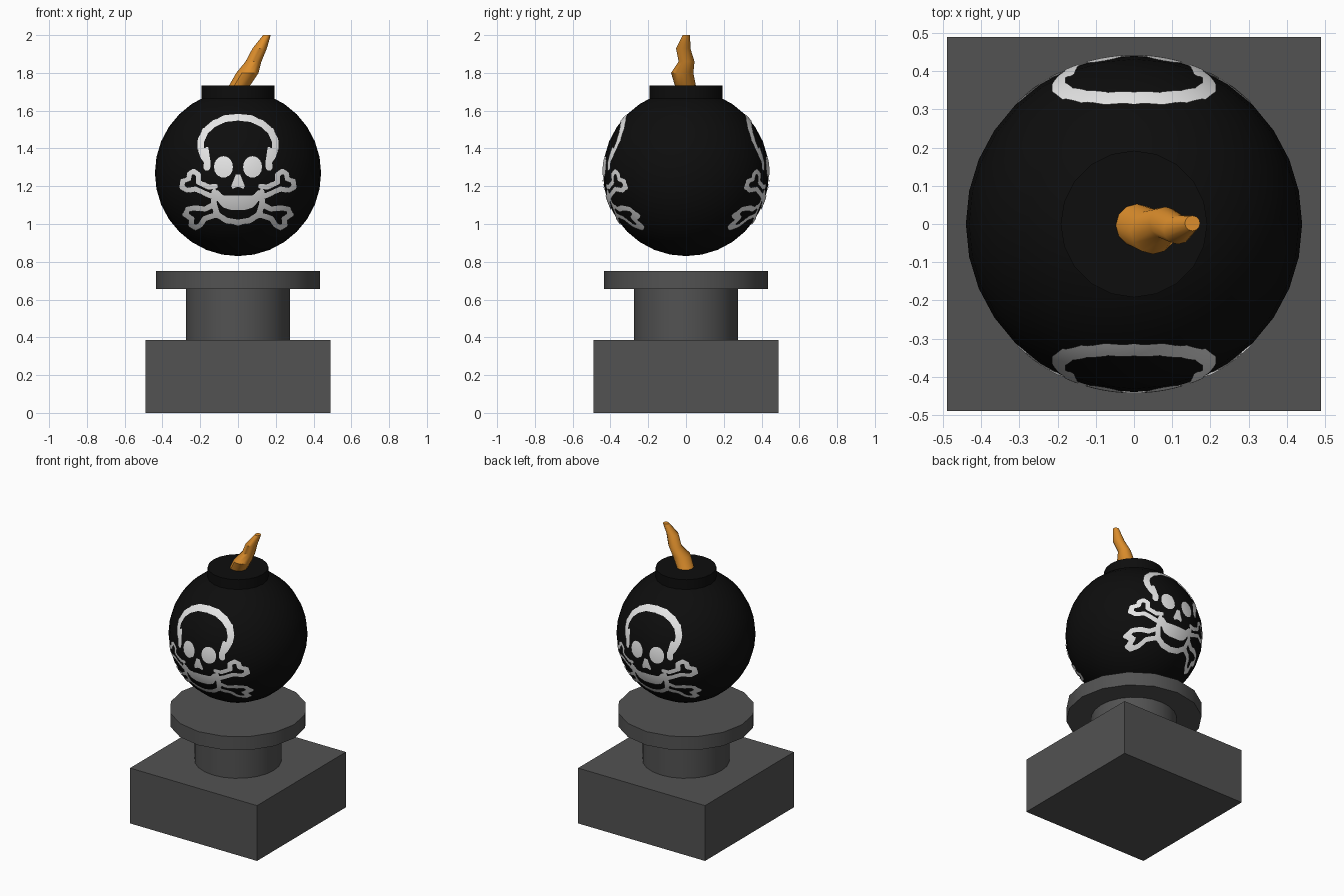
import bpy, bmesh, math
from mathutils import Vector

if "Cube" in bpy.data.objects:
    bpy.data.objects.remove(bpy.data.objects["Cube"])

R, CZ = 0.44, 1.27          # bomb radius and centre height


def material(name, rgb):
    m = bpy.data.materials.new(name)
    m.diffuse_color = (*rgb, 1)
    m.use_nodes = True
    m.node_tree.nodes["Principled BSDF"].inputs["Base Color"].default_value = m.diffuse_color
    return m


STONE = material("dark grey stone", (0.085, 0.085, 0.085))
BLACK = material("black iron", (0.004, 0.004, 0.004))
WHITE = material("white paint", (0.8, 0.8, 0.8))
ORANGE = material("orange rope", (0.72, 0.27, 0.025))


def finish(ob, name, mat, smooth=True):
    ob.name = name
    ob.data.materials.append(mat)
    if smooth:
        bpy.ops.object.select_all(action='DESELECT')
        ob.select_set(True)
        bpy.context.view_layer.objects.active = ob
        bpy.ops.object.shade_smooth_by_angle(angle=math.radians(35))
    return ob


def from_bmesh(bm, name, mat):
    me = bpy.data.meshes.new(name)
    bm.to_mesh(me)
    bm.free()
    ob = bpy.data.objects.new(name, me)
    bpy.context.collection.objects.link(ob)
    return finish(ob, name, mat)


def cylinder(name, r, z0, z1, mat, sides):
    bpy.ops.mesh.primitive_cylinder_add(vertices=sides, radius=r, depth=z1 - z0,
                                        location=(0, 0, (z0 + z1) / 2))
    return finish(bpy.context.object, name, mat)


# pedestal
bpy.ops.mesh.primitive_cube_add(size=1, location=(0, 0, 0.193))
bpy.context.object.scale = (0.98, 0.98, 0.386)
finish(bpy.context.object, "pedestal_base", STONE, False)
cylinder("pedestal_neck", 0.275, 0.386, 0.655, STONE, 24)
cylinder("pedestal_plate", 0.435, 0.655, 0.75, STONE, 16)

# bomb body and cap
bpy.ops.mesh.primitive_uv_sphere_add(segments=32, ring_count=16, radius=R, location=(0, 0, CZ))
finish(bpy.context.object, "bomb_body", BLACK)
cylinder("bomb_cap", 0.192, 1.62, 1.733, BLACK, 20)

# fuse: stacked level rings (x, y, z, radius)
bm = bmesh.new()
N, rings = 12, []
for x, y, z, r in [(0, 0, 1.72, .055), (.05, -.02, 1.80, .059), (.082, .003, 1.86, .042),
                   (.115, -.015, 1.93, .038), (.153, .002, 2.0, .02)]:
    rings.append([bm.verts.new((x + r * math.cos(2 * math.pi * i / N),
                                y + r * math.sin(2 * math.pi * i / N), z)) for i in range(N)])
for a, b in zip(rings, rings[1:]):
    for i in range(N):
        j = (i + 1) % N
        bm.faces.new((a[i], a[j], b[j], b[i]))
bm.faces.new(rings[0][::-1])
bm.faces.new(rings[-1])
from_bmesh(bm, "fuse", ORANGE)

# skull emblem: right half drawn in (x, z), mirrored by |x|
cranium = [(0, 1.565), (.07, 1.558), (.13, 1.53), (.175, 1.49), (.197, 1.44), (.197, 1.40),
           (.182, 1.36), (.162, 1.33), (.165, 1.30)]
temple = [(.165, 1.40), (.158, 1.35), (.155, 1.31)]
upper_bone = [(.12, 1.20), (.155, 1.195), (.21, 1.222), (.21, 1.262), (.235, 1.28), (.257, 1.265),
              (.262, 1.237), (.292, 1.228), (.297, 1.195), (.27, 1.178), (.225, 1.185), (.13, 1.142)]
lower_bone = [(.125, 1.105), (.175, 1.078), (.225, 1.085), (.265, 1.078), (.282, 1.05), (.245, 1.028),
              (.25, .995), (.225, .98), (.20, .992), (.175, 1.03), (.11, 1.05)]
jaw = [(.125, 1.17), (.128, 1.11), (.11, 1.05), (.06, 1.018), (0, 1.008)]
strokes = [(cranium, .018), (temple, .009), (upper_bone, .013), (lower_bone, .014), (jaw, .015)]
eye = [(.077 + .05 * math.cos(k * math.pi / 10), 1.302 + .057 * math.sin(k * math.pi / 10))
       for k in range(20)]
nose = [(-.012, 1.262), (.012, 1.262), (.036, 1.20), (.028, 1.186), (.008, 1.195), (-.012, 1.195)]
mouth = [(-.06, 1.15), (.08, 1.152), (.108, 1.182), (.118, 1.165), (.108, 1.12), (.08, 1.088),
         (.04, 1.075), (-.06, 1.074)]
fills = [eye, nose, mouth]


def seg_dist(px, pz, a, b):
    dx, dz = b[0] - a[0], b[1] - a[1]
    t = max(0, min(1, ((px - a[0]) * dx + (pz - a[1]) * dz) / (dx * dx + dz * dz)))
    return math.hypot(px - a[0] - t * dx, pz - a[1] - t * dz)


def sdf(x, z):
    """Signed distance to the painted area, negative inside."""
    x, best = abs(x), 1.0
    for pts, w in strokes:
        for a, b in zip(pts, pts[1:]):
            best = min(best, seg_dist(x, z, a, b) - w)
    for pts in fills:
        d, inside = 1.0, False
        for a, b in zip(pts, pts[1:] + pts[:1]):
            d = min(d, seg_dist(x, z, a, b))
            if (a[1] > z) != (b[1] > z) and x < a[0] + (z - a[1]) * (b[0] - a[0]) / (b[1] - a[1]):
                inside = not inside
        best = min(best, -d if inside else d)
    return best


# keep grid cells inside the shape, snap their border to it, wrap onto the sphere
C, NX, NZ = 0.007, 46, 92
cells = [(i, k) for i in range(-NX, NX) for k in range(NZ)
         if sdf((i + .5) * C, .955 + (k + .5) * C) < 0]


def emblem(name, side):
    bm = bmesh.new()
    grid = {}

    def vert(i, k):
        if (i, k) not in grid:
            grid[i, k] = bm.verts.new((i * C, 0, .955 + k * C))
        return grid[i, k]

    for i, k in cells:
        quad = [vert(i, k), vert(i + 1, k), vert(i + 1, k + 1), vert(i, k + 1)]
        bm.faces.new(quad if side < 0 else quad[::-1])
    for v in bm.verts:
        x, z = v.co.x, v.co.z
        if v.is_boundary:
            e, d = .001, sdf(x, z)
            g = Vector((sdf(x + e, z) - sdf(x - e, z), sdf(x, z + e) - sdf(x, z - e)))
            if g.length > 1e-6:
                g = g.normalized() * max(-.45 * C, min(.45 * C, d))
                x, z = x - g.x, z - g.y
        y = math.sqrt(max(0, (R + .003) ** 2 - x * x - (z - CZ) ** 2))
        v.co = (x, side * y, z)
    from_bmesh(bm, name, WHITE)


emblem("skull_emblem_front", -1)
emblem("skull_emblem_back", 1)
